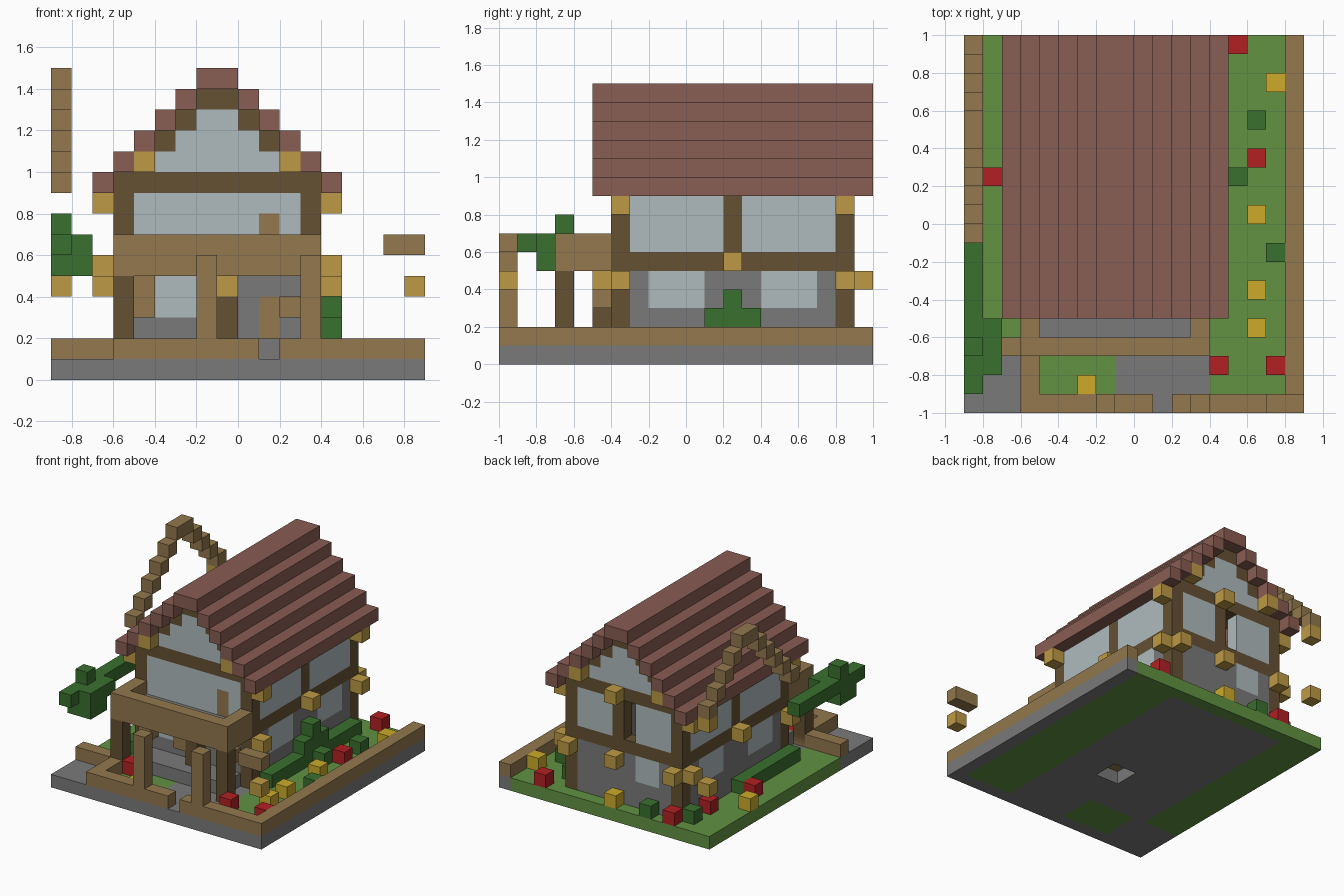
import bpy
import bmesh

cube = bpy.data.objects.get("Cube")
if cube:
    bpy.data.objects.remove(cube, do_unlink=True)

U = 0.1  # size of one block


def material(name, rgb):
    lin = [((c / 255 + 0.055) / 1.055) ** 2.4 for c in rgb]
    m = bpy.data.materials.new(name)
    m.use_nodes = True
    m.diffuse_color = (*lin, 1)
    m.node_tree.nodes["Principled BSDF"].inputs["Base Color"].default_value = (*lin, 1)
    return m


stone = material("stone grey", (122, 122, 122))
grass = material("grass green", (98, 146, 66))
leaf = material("leaf green", (58, 112, 46))
wood = material("light wood", (147, 120, 78))
timber = material("dark timber", (101, 81, 51))
plaster = material("pale plaster", (175, 187, 190))
tile = material("roof tile", (137, 93, 83))
lamp = material("lantern gold", (189, 154, 69))
yellow = material("flower yellow", (205, 171, 42))
red = material("flower red", (178, 32, 36))


def blocks(name, mat, boxes):
    """One object from boxes given as x0, x1, y0, y1, z0, z1 in block units."""
    bm = bmesh.new()
    for x0, x1, y0, y1, z0, z1 in boxes:
        made = bmesh.ops.create_cube(bm, size=1)
        for v in made["verts"]:
            v.co.x = (x0 if v.co.x < 0 else x1) * U
            v.co.y = (y0 if v.co.y < 0 else y1) * U
            v.co.z = (z0 if v.co.z < 0 else z1) * U
    mesh = bpy.data.meshes.new(name)
    bm.to_mesh(mesh)
    bm.free()
    mesh.materials.append(mat)
    ob = bpy.data.objects.new(name, mesh)
    bpy.context.collection.objects.link(ob)
    return ob


def cells(name, mat, places):
    return blocks(name, mat, [(x, x + 1, y, y + 1, z, z + 1) for x, y, z in places])


def both(boxes):
    """Repeat boxes on the other side of the house centre line."""
    return boxes + [(-2 - b[1], -2 - b[0], *b[2:]) for b in boxes]


# Ground slab, with a small pit under the house
blocks("stone_base", stone, [
    (-6, -1, -6, 9, 0, 1), (1, 4, -6, 9, 0, 1), (-1, 1, -6, -3, 0, 1), (-1, 1, -1, 9, 0, 1),
    (-9, -5, -9, -6, 0, 1), (-1, 4, -9, -6, 0, 1), (-9, 8, -10, -9, 0, 1), (8, 9, -10, 10, 0, 1)])
blocks("lawn", grass, [
    (4, 8, -9, 10, 0, 1), (-9, 4, 9, 10, 0, 1), (-9, -6, -6, 9, 0, 1), (-5, -1, -9, -6, 0, 1)])
blocks("house_floor", wood, [(-5, 3, -3, 8, 1, 2)])
blocks("porch_step", stone, [(-5, 3, -6, -4, 1, 2)])

# Low border and gate posts
blocks("garden_border", wood, [
    (8, 9, -10, 10, 1, 2), (2, 8, -10, -9, 1, 2), (-6, 1, -10, -9, 1, 2),
    (-6, -5, -9, -6, 1, 2), (-9, -6, -7, -6, 1, 2)])
for name, x in (("gate_post_right", -2), ("gate_post_left", 3)):
    blocks(name, wood, [(x, x + 1, -10, -9, 2, 6)])
blocks("lantern_arm", wood, [(7, 9, -10, -9, 6, 7)])

# Timber frame
blocks("corner_posts", timber, both([
    (3, 4, y, y + 1, z, top) for y in (-4, 8) for z, top in ((1, 5), (6, 9))]))
for name, z in (("middle_beams", 5), ("eaves_beams", 9)):
    blocks(name, timber, both([(3, 4, -3, 8, z, z + 1)]) + [
        (-6, 4, y, y + 1, z, z + 1) for y in (-4, 8)])
blocks("wall_studs", timber, both([(3, 4, 2, 3, 6, 9)]) + [
    (-1, 0, 8, 9, 6, 9), (-1, 0, -5, -4, 2, 4)])

# Side walls
blocks("side_stone", stone, both([
    (3, 4, -3, 8, 1, 3), (3, 4, -3, -2, 3, 5), (3, 4, 1, 4, 3, 5), (3, 4, 7, 8, 3, 5)]))
blocks("side_windows", plaster, both([(3, 4, -2, 1, 3, 5), (3, 4, 4, 7, 3, 5)]))
blocks("side_upper_walls", plaster, both([(3, 4, -3, 2, 6, 9), (3, 4, 3, 8, 6, 9)]))

# Back wall
blocks("back_stone", stone, [
    (-5, 3, 8, 9, 1, 3), (-5, -4, 8, 9, 3, 5), (-2, 3, 8, 9, 3, 5)])
blocks("back_window", plaster, [(-4, -2, 8, 9, 3, 5)])
blocks("back_upper_walls", plaster, both([(0, 3, 8, 9, 6, 9)]))

# Front wall with doors and shutters
blocks("front_stone", stone, [
    (-5, 1, -4, -3, 1, 3), (-5, -4, -4, -3, 3, 5), (-2, 1, -4, -3, 3, 5),
    (1, 2, -4, -3, 4, 5), (2, 3, -4, -3, 1, 5), (1, 2, -4, -3, 1, 2)])
blocks("front_window", plaster, [(-4, -2, -4, -3, 3, 5)])
blocks("front_door", wood, [(1, 2, -4, -3, 2, 4)])
blocks("door_shelf", wood, [(2, 3, -5, -4, 3, 4)])
blocks("shutters", wood, [(x, x + 1, -5, -4, 3, 5) for x in (-5, -2)])
blocks("front_upper_wall", plaster, [
    (-5, 1, -4, -3, 6, 9), (2, 3, -4, -3, 6, 9), (1, 2, -4, -3, 8, 9)])
blocks("balcony_door", wood, [(1, 2, -4, -3, 6, 8)])

# Gables at both ends, then the stepped roof
gable, rafters = [], []
for y in (-4, 8):
    for i in range(3):
        gable.append((-4 + i, 2 - i, y, y + 1, 10 + i, 11 + i))
        rafters += both([(2 - i, 3 - i, y, y + 1, 10 + i, 11 + i)])
    rafters.append((-2, 0, y, y + 1, 13, 14))
blocks("gable_walls", plaster, gable)
blocks("gable_rafters", timber, rafters)
blocks("roof", tile, both([(4 - i, 5 - i, -5, 10, 9 + i, 10 + i) for i in range(5)]) + [
    (-2, 0, -5, 10, 14, 15)])

# Porch carrying the balcony
blocks("porch_posts", timber, both([(3, 4, -7, -6, 1, 5)]))
blocks("balcony_rail", wood, [(-6, 4, -7, -6, 5, 7)] + both([(3, 4, -6, -4, 5, 7)]))
blocks("balcony_floor", stone, [(-5, 3, -6, -4, 5, 6)])

# Stepped arch beside the house
arch = [(-9, -8, 4, 6, 14, 15)]
for i in range(5):
    arch.append((-9, -8, 3 - i, 4 - i, 13 - i, 14 - i))
    if i < 4:
        arch.append((-9, -8, 6 + i, 7 + i, 13 - i, 14 - i))
blocks("side_arch", wood, arch)

# Lanterns
cells("side_lanterns", lamp, [(x, y, z) for x in (4, -7)
                              for y, z in ((8, 8), (-4, 8), (2, 5), (8, 4), (-4, 4))])
cells("gable_lanterns", lamp, [(x, y, 10) for x in (2, -5) for y in (-5, 9)])
cells("front_lantern", lamp, [(-1, -5, 4)])
cells("back_lanterns", lamp, [(3, 9, 4), (-6, 9, 4), (-1, 9, 4), (-1, 9, 9)])
cells("hanging_lanterns", lamp, [(-9, 9, 9), (-9, 9, 4), (8, -10, 4)])

# Planting
blocks("left_hedge", leaf, [(4, 5, -3, 8, 1, 2), (4, 5, 1, 4, 2, 3), (4, 5, 2, 3, 3, 4)])
blocks("right_hedge", leaf, [(-7, -6, -4, 3, 1, 2)])
blocks("tree_crown", leaf, [
    (-9, -8, -9, -1, 6, 7), (-8, -7, -8, -5, 6, 7), (-9, -7, -8, -6, 5, 6), (-9, -8, -7, -6, 7, 8)])
cells("small_bushes", leaf, [(x, y, 1) for x, y in (
    (6, 5), (5, 2), (7, -2), (-4, 9), (-7, 8))])
cells("red_flowers", red, [(x, y, 1) for x, y in (
    (5, 9), (6, 3), (4, -8), (7, -8), (-8, 2), (-6, 9), (-7, 6), (-5, -7))])
cells("yellow_flowers", yellow, [(x, y, 1) for x, y in (
    (7, 7), (6, 0), (6, -4), (6, -6), (-3, -9), (-1, 9), (-9, 4))])
